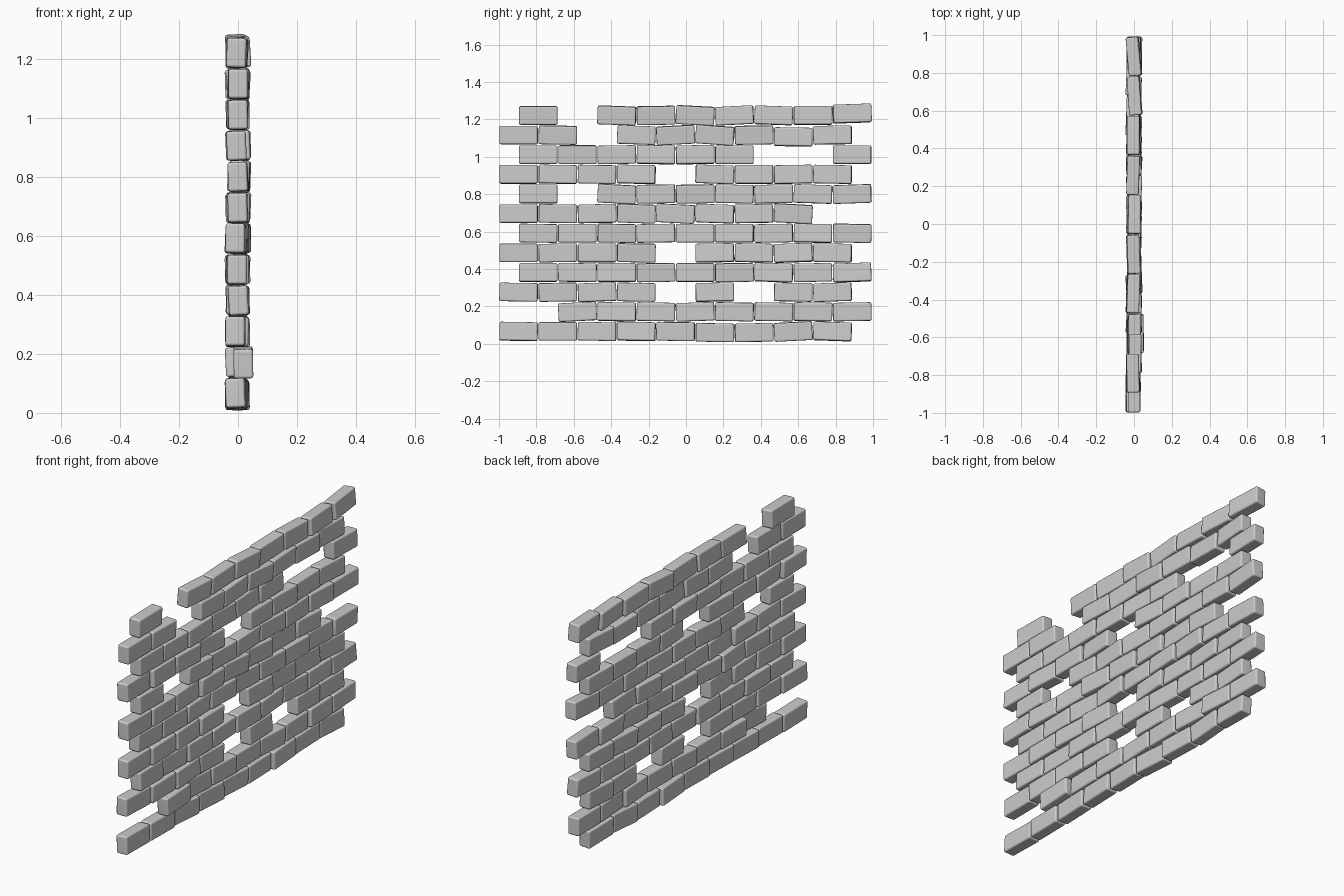
import bpy, bmesh, random
from math import radians

if "Cube" in bpy.data.objects:
    bpy.data.objects.remove(bpy.data.objects["Cube"])

random.seed(7)
X = None  # missing brick

# Tilt in degrees of each brick, bottom course first
courses = [
    [-1, 0, -1, -1, -1, -1, 1, 3, -2],
    [X, 3, -1, -1, 2, -1, -1, -1, 1],
    [-1, 1, 2, -1, X, 1, X, -1, 2],
    [0, -1, 0, 1, 0, 1, -2, 1, 2],
    [0, 1, 0, -1, X, 1, -1, 2, -1],
    [-1, 0, -1, 1, 0, 0, 1, -1, -1],
    [0, -1, 1, -2, -3, -2, 1, -3, X],
    [0, X, -3, 1, 1, -1, 1, -2, 2],
    [0, -1, -1, -1, X, -2, 0, 1, -1],
    [0, 0, 1, -1, 1, 0, X, X, 0],
    [0, -1, X, -2, 3, -4, 1, -1, 1],
    [0, X, -2, 1, -3, 3, -2, 0, 2],
]
# Sideways shift of the exposed end brick, and turn of the top course
end_shift = [-.010, .018, -.008, 0, -.005, -.008, 0, 0, -.007, 0, 0, -.007]
top_yaw = [1, 0, -2, 2, -1, -2, 0, 4, 5]

# Shared rounded brick mesh
mesh = bpy.data.meshes.new("brick")
bm = bmesh.new()
bmesh.ops.create_cube(bm, size=1)
bmesh.ops.scale(bm, vec=(0.066, 0.205, 0.099), verts=bm.verts)
bmesh.ops.bevel(bm, geom=list(bm.edges), offset=0.009, segments=3,
                profile=0.5, affect='EDGES')
for f in bm.faces:
    f.smooth = True
bm.to_mesh(mesh)
bm.free()

# Lay the courses in running bond
for r, tilts in enumerate(courses):
    first = True
    for c, tilt in enumerate(tilts):
        dx = random.uniform(-.007, .007)
        roll = random.uniform(-3.5, 3.5)
        yaw = random.uniform(-3.5, 3.5)
        if tilt is None:
            continue
        if first:
            dx, yaw, first = end_shift[r], yaw * 0.4, False
        if r == 11:
            yaw = top_yaw[c]
        y = -0.895 + 0.2098 * c + (0.105 if r % 2 else 0)
        z = 0.066 + 0.105 * r
        if (r, c) == (11, 8):
            z += 0.01
        if (r, c) == (10, 7):
            z -= 0.01
        if r == 0 and c in (5, 6):
            z -= 0.006
        brick = bpy.data.objects.new(f"brick_{r + 1}_{c + 1}", mesh)
        brick.location = (dx, y, z)
        brick.rotation_euler = (radians(tilt), radians(roll), radians(yaw))
        bpy.context.collection.objects.link(brick)
        wn = brick.modifiers.new("flat_faces", 'WEIGHTED_NORMAL')
        wn.weight = 100
